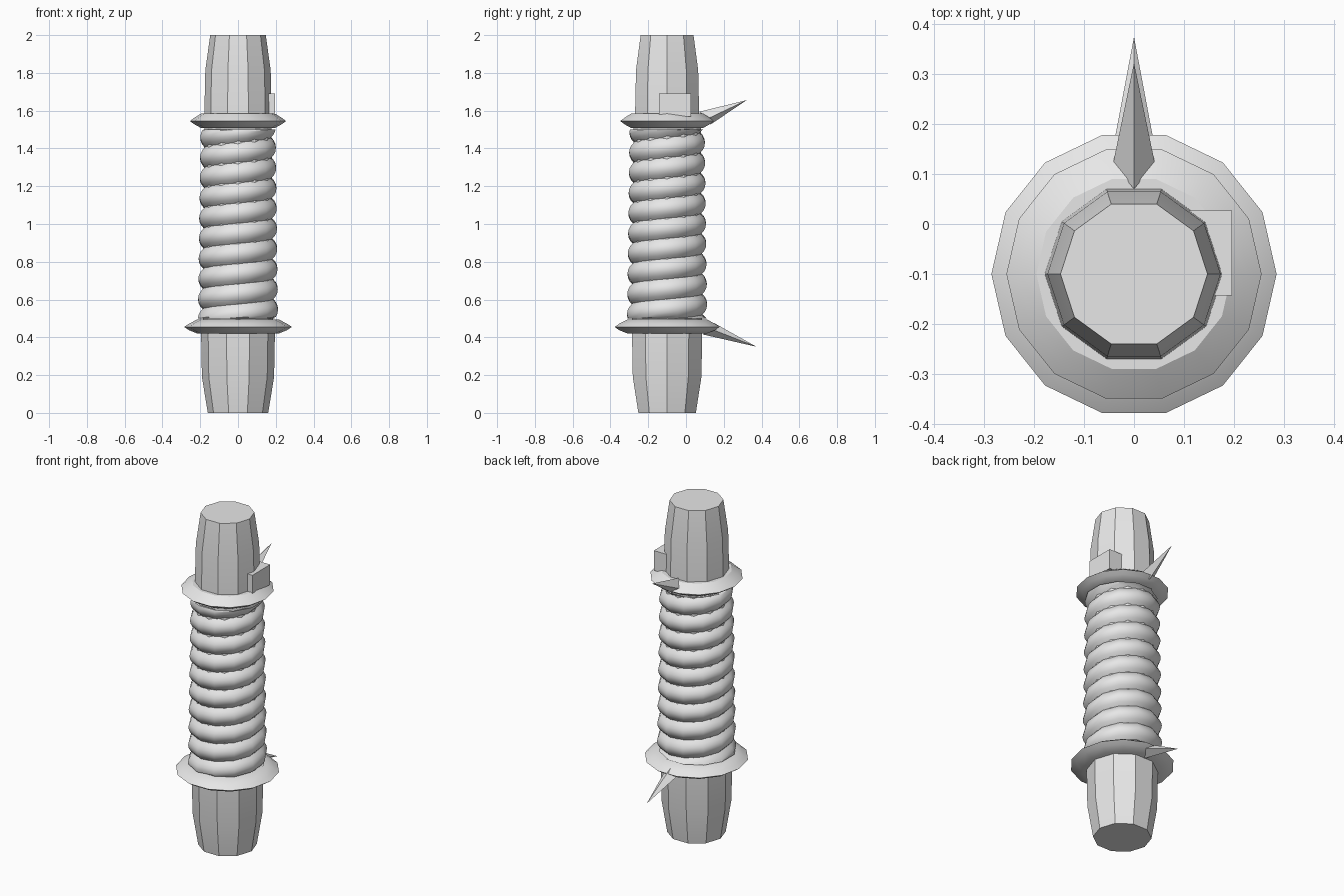
import bpy, bmesh, math

if "Cube" in bpy.data.objects:
    bpy.data.objects.remove(bpy.data.objects["Cube"])

AXIS_Y = -0.1
grey = bpy.data.materials.new("plain grey")
grey.diffuse_color = (0.8, 0.8, 0.8, 1)
grey.use_nodes = True
grey.node_tree.nodes["Principled BSDF"].inputs["Base Color"].default_value = grey.diffuse_color


def make(name, verts, faces, smooth=None):
    me = bpy.data.meshes.new(name)
    me.from_pydata(verts, [], faces)
    bm = bmesh.new()
    bm.from_mesh(me)
    bmesh.ops.remove_doubles(bm, verts=bm.verts, dist=1e-5)
    bmesh.ops.recalc_face_normals(bm, faces=bm.faces)
    bm.to_mesh(me)
    bm.free()
    ob = bpy.data.objects.new(name, me)
    bpy.context.collection.objects.link(ob)
    me.materials.append(grey)
    if smooth:
        bpy.ops.object.select_all(action='DESELECT')
        ob.select_set(True)
        bpy.context.view_layer.objects.active = ob
        bpy.ops.object.shade_smooth_by_angle(angle=math.radians(smooth))
    return ob


def lathe(name, profile, n, smooth):
    """Closed n-sided solid from (radius, z) points."""
    verts = [(r * math.cos(2 * math.pi * i / n), AXIS_Y + r * math.sin(2 * math.pi * i / n), z)
             for r, z in profile for i in range(n)]
    faces = [(k * n + i, k * n + (i + 1) % n, (k + 1) * n + (i + 1) % n, (k + 1) * n + i)
             for k in range(len(profile) - 1) for i in range(n)]
    last = (len(profile) - 1) * n
    faces += [tuple(range(n))[::-1], tuple(range(last, last + n))]
    return make(name, verts, faces, smooth)


# ten-sided handle ends
lathe("lower_handle", [(0.16, 0), (0.191, 0.19), (0.196, 0.45)], 10, 28)
lathe("upper_handle", [(0.179, 1.55), (0.173, 1.815), (0.147, 2.0)], 10, 28)

# collars
lathe("lower_collar", [(0.215, 0.42), (0.26, 0.438), (0.285, 0.455), (0.26, 0.472), (0.215, 0.495)], 14, 32)
lathe("upper_collar", [(0.195, 1.508), (0.23, 1.527), (0.255, 1.545), (0.23, 1.563), (0.195, 1.585)], 14, 32)

# core beneath the wrapped grip
lathe("grip_core", [(0.185, 0.45), (0.178, 1.55)], 12, 28)

# spiral wrap, clipped flat at both ends
PITCH, SEG, ARC = 0.107, 12, 6
Z0, Z1 = 0.5, 1.5
steps = SEG * 11
verts, faces = [], []
for s in range(steps + 1):
    a = 2 * math.pi * (s + 0.5) / SEG
    for k in range(ARC + 1):
        u = k / ARC
        z = min(max(Z0 + (s / SEG + u - 1) * PITCH, Z0), Z1)
        r = 0.19 - 0.014 * (z - Z0) + 0.03 * math.sin(math.pi * u) ** 0.8
        verts.append((r * math.cos(a), AXIS_Y + r * math.sin(a), z))
for s in range(steps):
    for k in range(ARC):
        p = s * (ARC + 1) + k
        q = p + ARC + 1
        quad = (p, q, q + 1, p + 1)
        zs = [verts[i][2] for i in quad]
        if max(zs) - min(zs) > 1e-4:
            faces.append(quad)
used = sorted({i for f in faces for i in f})
remap = {i: j for j, i in enumerate(used)}
make("grip_wrap", [verts[i] for i in used],
     [tuple(remap[i] for i in f) for f in faces], 32)


# four-sided spikes at the back of each collar, given as (y, z) points
def spike(name, tip, top, bottom, side, w):
    v = [(0, *tip), (0, *top), (w, *side), (0, *bottom), (-w, *side)]
    make(name, v, [(0, 1, 2), (0, 2, 3), (0, 3, 4), (0, 4, 1), (1, 4, 3, 2)])


spike("upper_spike", (0.322, 1.656), (0.07, 1.594), (0.13, 1.527), (0.12, 1.56), 0.042)
spike("lower_spike", (0.374, 0.35), (0.15, 0.475), (0.09, 0.415), (0.13, 0.445), 0.046)

# small switch block on the right
bpy.ops.mesh.primitive_cube_add(size=1, location=(0.148, -0.058, 1.63))
block = bpy.context.object
block.name = "switch_block"
block.scale = (0.096, 0.17, 0.12)
block.data.materials.append(grey)
